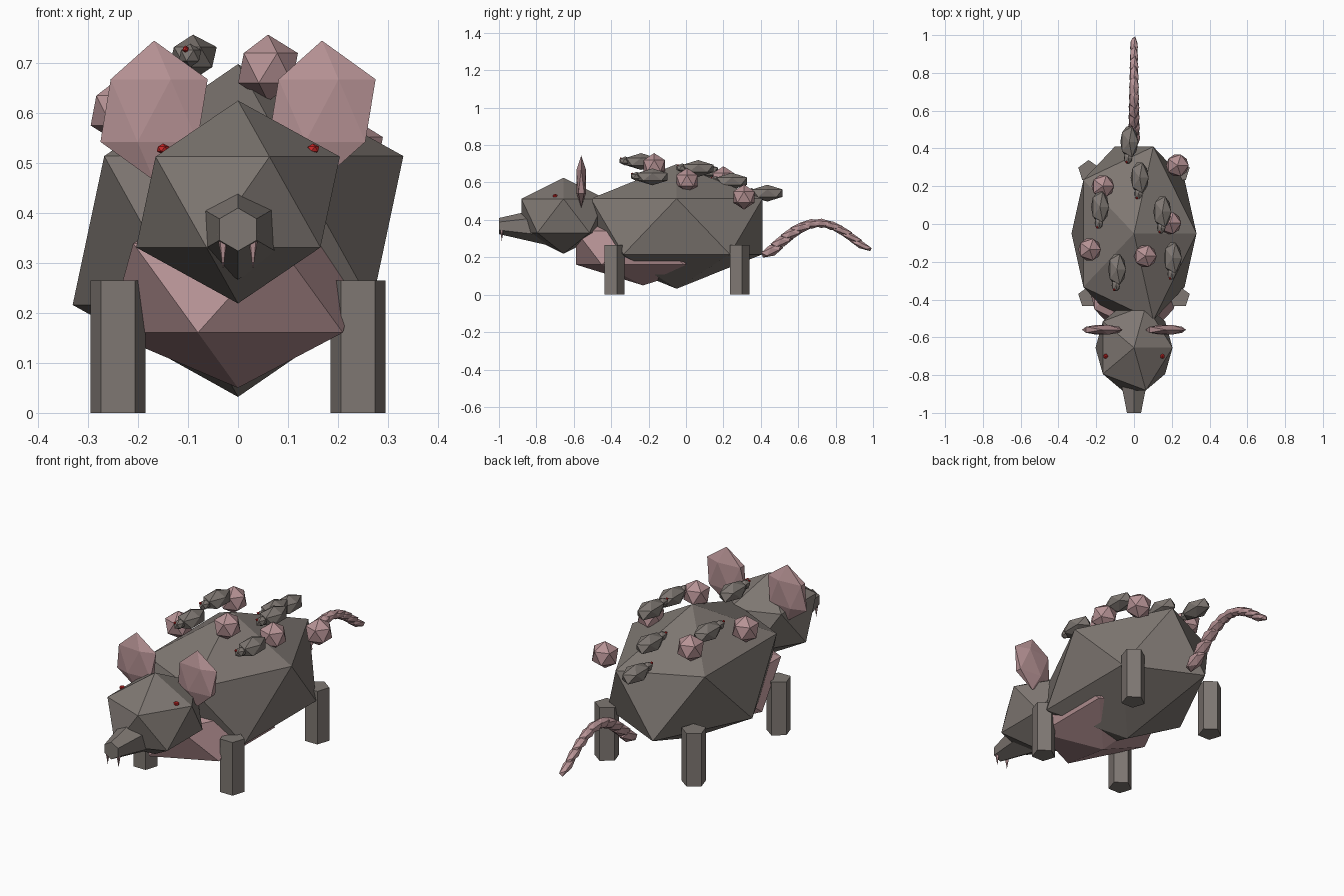
import bpy
import math

cube = bpy.data.objects.get("Cube")
if cube:
    bpy.data.objects.remove(cube, do_unlink=True)


def material(name, rgb):
    m = bpy.data.materials.new(name)
    m.use_nodes = True
    m.diffuse_color = (*rgb, 1)
    m.node_tree.nodes["Principled BSDF"].inputs["Base Color"].default_value = (*rgb, 1)
    return m


FUR = material("grey fur", (0.21, 0.185, 0.168))
SKIN = material("pink skin", (0.47, 0.29, 0.30))
RED = material("eye red", (0.55, 0.02, 0.02))


def finish(name, mat):
    ob = bpy.context.object
    ob.name = name
    ob.data.materials.append(mat)
    return ob


def lump(name, mat, loc, radii, rot=(0, 0, 0)):
    """Faceted twenty-sided ellipsoid."""
    bpy.ops.mesh.primitive_ico_sphere_add(subdivisions=1, radius=1, location=loc, rotation=rot)
    ob = finish(name, mat)
    ob.scale = radii
    return ob


def cone(name, mat, sides, r1, r2, depth, loc, rot=(0, 0, 0)):
    bpy.ops.mesh.primitive_cone_add(vertices=sides, radius1=r1, radius2=r2,
                                    depth=depth, location=loc, rotation=rot)
    return finish(name, mat)


# Main masses
lump("body", FUR, (0, -0.05, 0.365), (0.37, 0.54, 0.333))
lump("belly", SKIN, (0, -0.23, 0.25), (0.29, 0.42, 0.2))
lump("head", FUR, (0, -0.655, 0.422), (0.228, 0.265, 0.203))

# Snout tapering forward
cone("snout", FUR, 6, 0.1, 0.043, 0.25, (0, -0.875, 0.367), (math.pi / 2, 0, 0))

# Paired parts
for side, s in (("left", 1), ("right", -1)):
    lump(side + "_ear", SKIN, (0.168 * s, -0.56, 0.605), (0.12, 0.03, 0.14))
    lump(side + "_eye", RED, (0.15 * s, -0.70, 0.528), (0.014, 0.014, 0.011))
    cone(side + "_tooth", SKIN, 5, 0, 0.012, 0.07, (0.03 * s, -0.985, 0.322))
    for end, y in (("front", -0.388), ("back", 0.281)):
        cone(f"{end}_{side}_leg", FUR, 5, 0.058, 0.058, 0.265, (0.24 * s, y, 0.1325))

# Arched tail of overlapping segments
SEGMENTS = 10
for i in range(SEGMENTS):
    t = i / (SEGMENTS - 1)
    angle = math.pi * t
    lump(f"tail_segment_{i + 1}", SKIN,
         (0, 0.46 + 0.475 * t, 0.237 + 0.13 * math.sin(angle) + 0.03 * t),
         (0.036 - 0.013 * t, 0.07, 0.031 - 0.011 * t),
         (0.45 * math.cos(angle), 0, 0))

# Boils on the back
boils = [(0.23, 0.31, 0.522), (-0.165, 0.20, 0.62), (0.19, 0.005, 0.61),
         (-0.235, -0.135, 0.605), (0.06, -0.17, 0.69)]
for i, loc in enumerate(boils):
    lump(f"boil_{i + 1}", SKIN, loc, (0.067,) * 3)

# Small riders on the back
riders = [(-0.025, 0.435, 0.543), (0.03, 0.245, 0.607), (-0.18, 0.09, 0.66),
          (0.15, 0.065, 0.675), (-0.09, -0.24, 0.712), (0.205, -0.18, 0.63)]
for i, (x, y, z) in enumerate(riders):
    n = i + 1
    lump(f"rider_body_{n}", FUR, (x, y, z), (0.053, 0.095, 0.045))
    lump(f"rider_head_{n}", FUR, (x - 0.006, y - 0.085, z + 0.003), (0.025, 0.035, 0.024))
    lump(f"rider_eye_{n}", RED, (x - 0.015, y - 0.108, z + 0.016), (0.007,) * 3)
